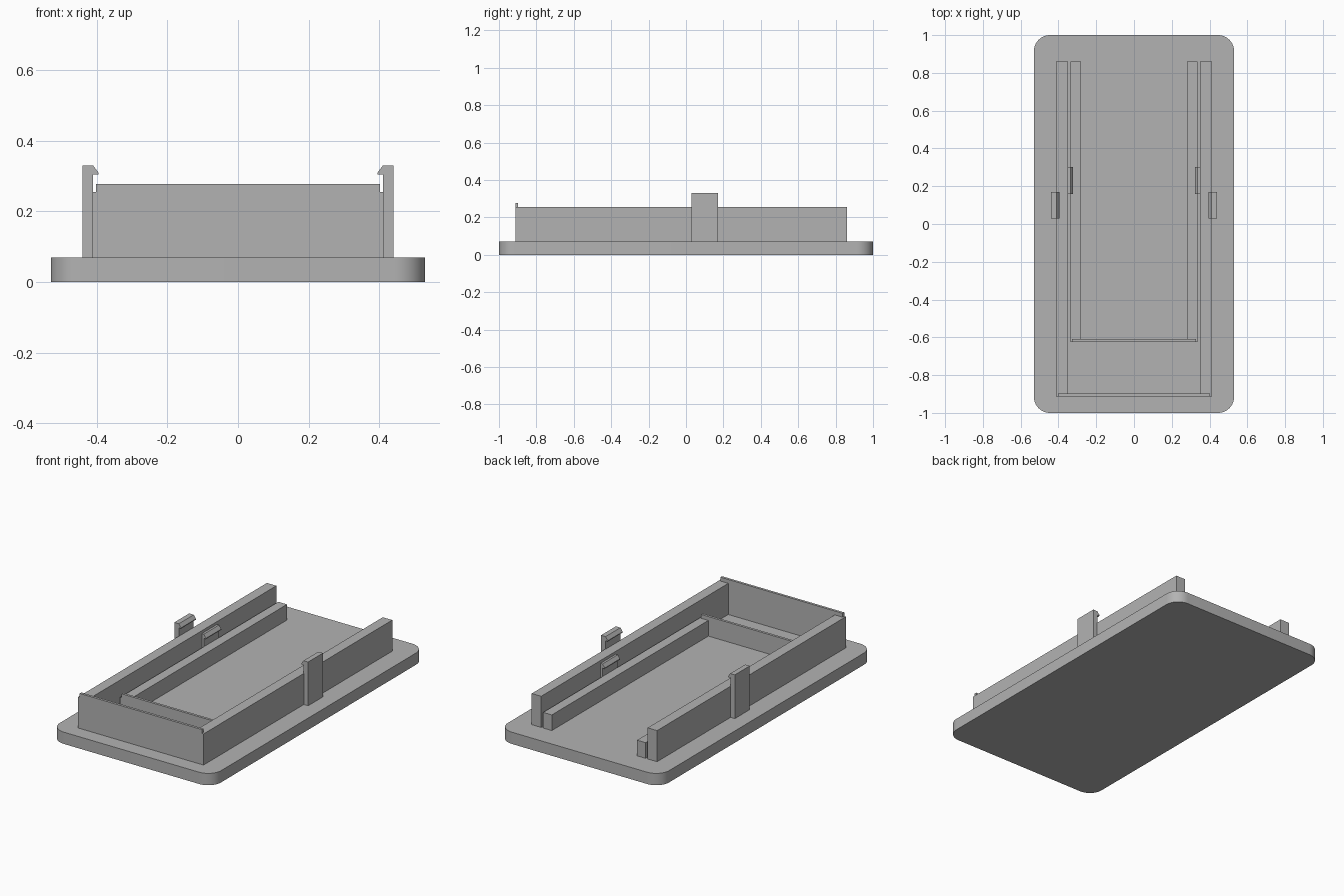
import bpy, bmesh
from mathutils import Vector

cube = bpy.data.objects.get("Cube")
if cube:
    bpy.data.objects.remove(cube, do_unlink=True)

grey = bpy.data.materials.new("plain grey")
grey.use_nodes = True
colour = (0.45, 0.45, 0.45, 1)
grey.diffuse_color = colour
grey.node_tree.nodes["Principled BSDF"].inputs["Base Color"].default_value = colour

BASE_TOP = 0.07
BACK = 0.86


def prism(name, profile, offset):
    """Extrude a closed outline by an offset vector."""
    bm = bmesh.new()
    face = bm.faces.new([bm.verts.new(p) for p in profile])
    result = bmesh.ops.extrude_face_region(bm, geom=[face])
    moved = [v for v in result["geom"] if isinstance(v, bmesh.types.BMVert)]
    bmesh.ops.translate(bm, verts=moved, vec=Vector(offset))
    bmesh.ops.recalc_face_normals(bm, faces=bm.faces)
    mesh = bpy.data.meshes.new(name)
    bm.to_mesh(mesh)
    bm.free()
    mesh.materials.append(grey)
    obj = bpy.data.objects.new(name, mesh)
    bpy.context.collection.objects.link(obj)
    return obj


def box(name, x, y, z):
    outline = [(x[0], y[0], z[0]), (x[1], y[0], z[0]),
               (x[1], y[1], z[0]), (x[0], y[1], z[0])]
    return prism(name, outline, (0, 0, z[1] - z[0]))


def clip(name, side, inner, outer, y, top):
    """Upright catch with a hook that points inwards."""
    hook = inner - 0.015
    outline = [(outer, BASE_TOP), (outer, top), (inner, top),
               (hook, top - 0.02), (hook, top - 0.025),
               (inner, top - 0.025), (inner, BASE_TOP)]
    prism(name, [(side * x, y[0], z) for x, z in outline], (0, y[1] - y[0], 0))


# Base plate with rounded vertical corners
plate = box("base_plate", (-0.53, 0.53), (-1, 1), (0, BASE_TOP))
bm = bmesh.new()
bm.from_mesh(plate.data)
corners = [e for e in bm.edges if abs(e.verts[0].co.z - e.verts[1].co.z) > 0.01]
bmesh.ops.bevel(bm, geom=corners, offset=0.085, segments=10, profile=0.5, affect='EDGES')
bm.to_mesh(plate.data)
bm.free()
bpy.context.view_layer.objects.active = plate
plate.select_set(True)
bpy.ops.object.shade_smooth_by_angle()
plate.select_set(False)


# Open-backed frames: two rails, a front wall and a thin lip on the wall
def frame(name, inner, outer, front, top):
    for side, label in ((1, "left"), (-1, "right")):
        box(f"{name}_rail_{label}", sorted((side * inner, side * outer)),
            (front, BACK), (BASE_TOP, top))
    wall = (front, front + 0.015)
    box(f"{name}_front_wall", (-inner, inner), wall, (BASE_TOP, top))
    lip = outer - 0.01
    box(f"{name}_front_lip", (-lip, lip), wall, (top, top + 0.023))


frame("outer", 0.35, 0.412, -0.912, 0.255)
frame("inner", 0.28, 0.337, -0.625, 0.163)

# Catches beside the rails
for side, label in ((1, "left"), (-1, "right")):
    clip(f"outer_clip_{label}", side, 0.41, 0.44, (0.03, 0.17), 0.33)
    clip(f"inner_clip_{label}", side, 0.337, 0.352, (0.16, 0.303), 0.238)
